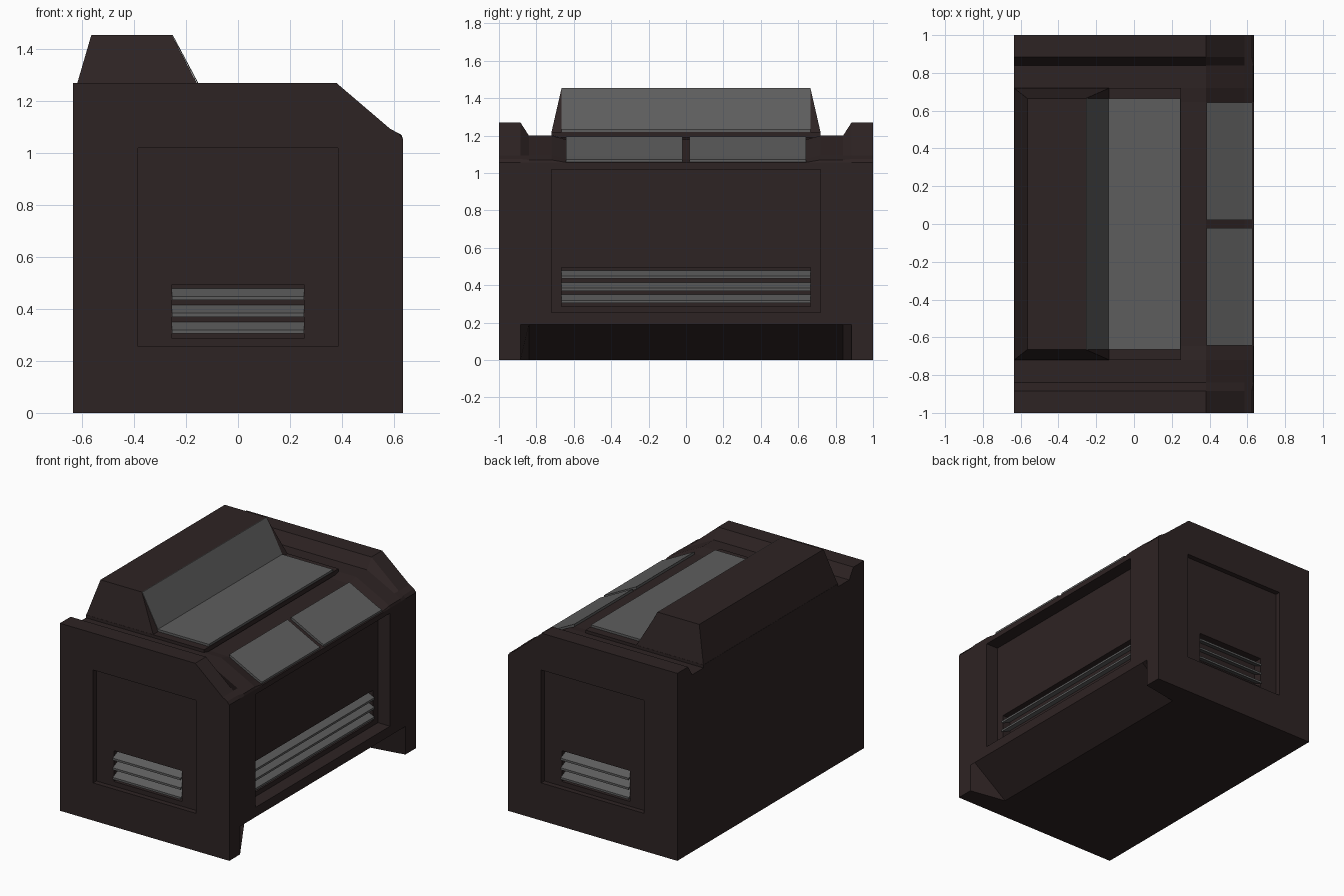
import bpy, bmesh, math
from mathutils import Matrix

if "Cube" in bpy.data.objects:
    bpy.data.objects.remove(bpy.data.objects["Cube"])


def material(name, rgb):
    m = bpy.data.materials.new(name)
    m.use_nodes = True
    m.diffuse_color = (*rgb, 1)
    m.node_tree.nodes["Principled BSDF"].inputs["Base Color"].default_value = (*rgb, 1)
    return m


BROWN = material("dark brown", (0.027, 0.017, 0.017))
GREY = material("mid grey", (0.11, 0.11, 0.11))


def loft(name, stations, mat, turn=0):
    """Solid through xz outlines, each given with its y."""
    bm = bmesh.new()
    rings = [[bm.verts.new((x, y, z)) for x, z in pts] for y, pts in stations]
    n = len(rings[0])
    for a, b in zip(rings, rings[1:]):
        for i in range(n):
            j = (i + 1) % n
            bm.faces.new((a[i], a[j], b[j], b[i]))
    bm.faces.new(rings[0])
    bm.faces.new(rings[-1])
    bmesh.ops.recalc_face_normals(bm, faces=bm.faces)
    bm.transform(Matrix.Rotation(turn, 4, 'Z'))
    me = bpy.data.meshes.new(name)
    bm.to_mesh(me)
    bm.free()
    me.materials.append(mat)
    ob = bpy.data.objects.new(name, me)
    bpy.context.collection.objects.link(ob)
    return ob


def prism(name, pts, y0, y1, mat, turn=0):
    return loft(name, [(y0, pts), (y1, pts)], mat, turn)


def rect(x0, x1, z0, z1):
    return [(x0, z0), (x1, z0), (x1, z1), (x0, z1)]


def cut(ob, x0, x1, half, z0, z1, turn):
    c = prism("recess_cutter", rect(x0, x1, z0, z1), -half, half, BROWN, turn)
    c.hide_render = True
    c.hide_set(True)
    m = ob.modifiers.new("recess", 'BOOLEAN')
    m.operation, m.solver, m.object = 'DIFFERENCE', 'EXACT', c


# Cabinet: tall cheeks, lower middle and sunken sloping console
L, R = -0.635, 0.635
cheek = [(L, 0), (R, 0), (R, 0.19), (R, 1.055), (0.62, 1.075),
         (0.585, 1.095), (0.38, 1.27), (L, 1.27)]
middle = [(L, 0), (0.38, 0), (R, 0.19), (R, 1.055), (0.63, 1.07),
          (0.585, 1.095), (0.38, 1.2), (L, 1.2)]
sunken = middle[:4] + [(0.63, 1.058), (0.585, 1.075), (0.38, 1.18), (L, 1.2)]
half = [(1, cheek), (0.885, cheek), (0.84, middle), (0.72, middle), (0.645, sunken)]
body = loft("cabinet", [(-y, p) for y, p in half] + half[::-1], BROWN)

# Recessed panels and louvred vents: turn, face, panel depth, half widths
for side, turn, face, depth, panel, vent in (
        ("side", 0, R, 0.09, 0.72, 0.665),
        ("front", -math.pi / 2, 1, 0.035, 0.385, 0.255),
        ("back", math.pi / 2, 1, 0.035, 0.385, 0.255)):
    inner = face - depth
    cut(body, inner, face + 0.1, panel, 0.255, 1.02, turn)
    cut(body, inner - 0.06, inner + 0.01, vent, 0.287, 0.495, turn)
    for k in range(3):
        z = 0.325 + k * 0.065
        slat = [(inner - 0.055, z + 0.025), (inner + 0.012, z - 0.006),
                (inner + 0.012, z - 0.02), (inner - 0.055, z + 0.01)]
        prism(f"{side}_vent_slat_{k + 1}", slat, -vent, vent, GREY, turn)

# Raised deck with a grey work surface
prism("deck", rect(L, 0.25, 1.19, 1.22), -0.72, 0.72, BROWN)
prism("work_surface", rect(-0.14, 0.247, 1.215, 1.235), -0.665, 0.665, GREY)

# Hood with tapered ends
bm = bmesh.new()
low = [bm.verts.new((x, y, 1.215)) for x, y in
       ((L, -0.72), (-0.13, -0.72), (-0.13, 0.72), (L, 0.72))]
top = [bm.verts.new((x, y, 1.455)) for x, y in
       ((-0.565, -0.665), (-0.255, -0.665), (-0.255, 0.665), (-0.565, 0.665))]
bm.faces.new(low[::-1])
bm.faces.new(top)
for i in range(4):
    j = (i + 1) % 4
    bm.faces.new((low[i], low[j], top[j], top[i]))
me = bpy.data.meshes.new("hood")
bm.to_mesh(me)
bm.free()
me.materials.append(BROWN)
bpy.context.collection.objects.link(bpy.data.objects.new("hood", me))

# Sloping screen on the hood
screen = [(-0.13, 1.22), (-0.255, 1.455), (-0.251, 1.455), (-0.126, 1.22)]
prism("screen", screen, -0.665, 0.665, GREY)

# Pair of console plates with a gap between
plate = [(0.385, 1.17), (0.385, 1.195), (0.585, 1.092), (0.628, 1.072), (0.628, 1.05)]
for name, s in (("left_console_plate", 1), ("right_console_plate", -1)):
    prism(name, plate, s * 0.02, s * 0.642, GREY)
